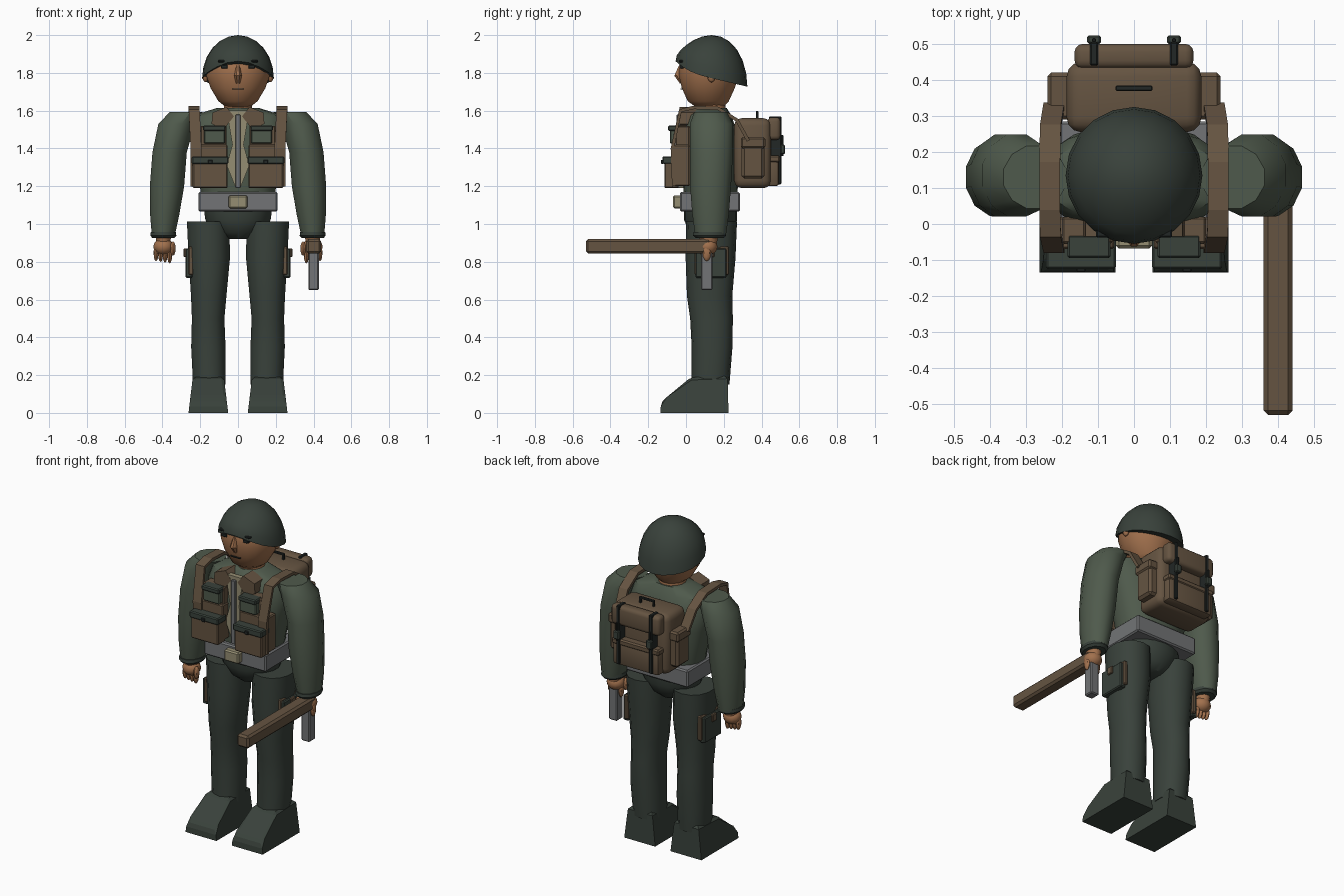
import bpy, bmesh, math
from mathutils import Vector

if "Cube" in bpy.data.objects:
    bpy.data.objects.remove(bpy.data.objects["Cube"])


def material(name, rgb):
    m = bpy.data.materials.new(name)
    m.use_nodes = True
    m.diffuse_color = (*rgb, 1)
    m.node_tree.nodes["Principled BSDF"].inputs["Base Color"].default_value = (*rgb, 1)
    return m


DARK = material("dark green", (.041, .054, .044))
JACKET = material("jacket green", (.078, .102, .072))
BROWN = material("canvas brown", (.130, .088, .053))
SKIN = material("skin", (.36, .165, .075))
GREY = material("grey", (.17, .175, .18))
BEIGE = material("beige", (.30, .27, .17))
BLACK = material("near black", (.016, .02, .019))


def finish(name, bm, mat, smooth=True):
    bmesh.ops.recalc_face_normals(bm, faces=bm.faces)
    me = bpy.data.meshes.new(name)
    bm.to_mesh(me)
    bm.free()
    me.materials.append(mat)
    if smooth:
        me.shade_smooth()
        me.set_sharp_from_angle(angle=math.radians(40))
    ob = bpy.data.objects.new(name, me)
    bpy.context.collection.objects.link(ob)
    return ob


def box(name, x, y, z, mat, bevel=.006, seg=1):
    """Box from (min, max) pairs, with bevelled edges."""
    bm = bmesh.new()
    bmesh.ops.create_cube(bm, size=1)
    for v in bm.verts:
        v.co = [(a + b) / 2 + c * (b - a) for (a, b), c in zip((x, y, z), v.co)]
    if bevel:
        bmesh.ops.bevel(bm, geom=bm.edges[:], offset=bevel, segments=seg,
                        profile=.5, affect='EDGES')
    return finish(name, bm, mat, seg > 1)


def span(s, a, b):
    return tuple(sorted((s * a, s * b)))


def loft(name, rings, mat, n=14, power=1.0):
    """Stacked rings (cx, cy, z, rx, ry); power under 1 squares the section."""
    bm = bmesh.new()
    loops = []
    for cx, cy, z, rx, ry in rings:
        row = []
        for i in range(n):
            a = 2 * math.pi * (i + .5) / n
            c, q = math.cos(a), math.sin(a)
            row.append(bm.verts.new((cx + rx * math.copysign(abs(c) ** power, c),
                                     cy + ry * math.copysign(abs(q) ** power, q), z)))
        loops.append(row)
    for lo, hi in zip(loops, loops[1:]):
        for i in range(n):
            bm.faces.new((lo[i], lo[(i + 1) % n], hi[(i + 1) % n], hi[i]))
    bm.faces.new(loops[0])
    bm.faces.new(loops[-1])
    return finish(name, bm, mat)


def ball(name, centre, radii, mat, u=12, v=8):
    bm = bmesh.new()
    bmesh.ops.create_uvsphere(bm, u_segments=u, v_segments=v, radius=1)
    for p in bm.verts:
        p.co = Vector(centre) + p.co * Vector(radii)
    return finish(name, bm, mat)


def ribbon(name, path, width, mat, thick=.018):
    """Flat strap following a path, its width along x."""
    bm = bmesh.new()
    rows = [[bm.verts.new((x + k * width / 2, y, z)) for k in (-1, 1)] for x, y, z in path]
    for a, b in zip(rows, rows[1:]):
        bm.faces.new((a[0], a[1], b[1], b[0]))
    ob = finish(name, bm, mat, False)
    mod = ob.modifiers.new("thickness", 'SOLIDIFY')
    mod.thickness, mod.offset = thick, 0


def plate(name, outline, y, depth, mat):
    """Flat shape in x and z, given depth along y."""
    bm = bmesh.new()
    f = bm.faces.new([bm.verts.new((x, y, z)) for x, z in outline])
    r = bmesh.ops.extrude_face_region(bm, geom=[f])
    for v in r["geom"]:
        if isinstance(v, bmesh.types.BMVert):
            v.co.y += depth
    return finish(name, bm, mat, False)


# Head, face and neck
loft("head", [(0, .125, 1.62, .065, .075), (0, .118, 1.65, .105, .11),
              (0, .118, 1.72, .147, .142), (0, .122, 1.79, .172, .162),
              (0, .125, 1.86, .172, .16), (0, .13, 1.93, .13, .12)], SKIN, 20)
loft("neck", [(0, .13, 1.55, .085, .085), (0, .13, 1.66, .072, .075)], SKIN)
loft("nose", [(0, -.022, 1.745, .012, .012), (0, -.036, 1.785, .022, .028),
              (0, -.026, 1.84, .01, .012)], SKIN, 8)
box("mouth", (-.032, .032), (-.029, -.018), (1.712, 1.718), BLACK, 0)
for s, side in ((1, "left"), (-1, "right")):
    box(side + "_eye", span(s, .055, .09), (-.034, -.01), (1.823, 1.843), BLACK, .003)
    box(side + "_eyebrow", span(s, .04, .105), (-.037, 0), (1.856, 1.867), BLACK, .003)
    ball(side + "_ear", (s * .172, .135, 1.785), (.016, .022, .035), SKIN)

# Helmet: half ball with a rim falling to the back and raised over the brow
bm = bmesh.new()
bmesh.ops.create_uvsphere(bm, u_segments=20, v_segments=12, radius=1)
bmesh.ops.delete(bm, geom=[v for v in bm.verts if v.co.z < -.01], context='VERTS')
bmesh.ops.holes_fill(bm, edges=[e for e in bm.edges if e.is_boundary])
for v in bm.verts:
    h = max(v.co.z, 0)
    rim = 1.772 - .045 * v.co.y + .045 * max(-v.co.y, 0) ** 3
    v.co = (v.co.x * .19, .135 + v.co.y * .19, rim + h * (2 - rim))
finish("helmet", bm, DARK)

# Jacket, shirt and fastening
loft("jacket", [(0, .13, 1.08, .185, .135), (0, .13, 1.2, .205, .145),
                (0, .128, 1.38, .245, .15), (0, .125, 1.5, .265, .14),
                (0, .125, 1.575, .24, .115), (0, .13, 1.615, .11, .085)], JACKET, 18, .85)
plate("shirt", [(-.012, 1.19), (.012, 1.19), (.06, 1.31), (.03, 1.42), (.06, 1.6),
                (-.06, 1.6), (-.03, 1.42), (-.06, 1.31)], -.034, .03, BEIGE)
box("zip", (-.013, .013), (-.05, 0), (1.19, 1.58), GREY, .003)
box("belt", (-.21, .21), (-.032, .285), (1.065, 1.17), GREY, .008)
box("buckle", (-.05, .05), (-.068, -.02), (1.083, 1.152), BEIGE, .008)
loft("hips", [(0, .13, .92, .06, .07), (0, .13, .955, .125, .11),
              (0, .13, 1.02, .175, .14), (0, .13, 1.09, .185, .14)], DARK, 18)

for s, side in ((1, "left"), (-1, "right")):
    # Arm, cuff and hand
    loft(side + "_sleeve", [(s * cx, cy, z, rx, ry) for cx, cy, z, rx, ry in (
        (.395, .13, .945, .064, .085), (.388, .13, 1.05, .08, .1),
        (.376, .13, 1.2, .094, .112), (.362, .135, 1.38, .094, .118),
        (.325, .135, 1.53, .1, .118), (.275, .13, 1.592, .09, .09))], JACKET, 12)
    loft(side + "_cuff", [(s * .395, .125, .925, .06, .075), (s * .395, .125, .938, .071, .09),
                          (s * .395, .125, .957, .069, .088)], DARK, 12)
    loft(side + "_wrist", [(s * .395, .12, .89, .036, .042), (s * .395, .12, .935, .042, .05)], SKIN)
    ball(side + "_palm", (s * .395, .115, .88), (.053, .052, .045), SKIN)
    for i in range(4):
        ball(f"{side}_finger_{i + 1}", (s * (.362 + i * .024), .11, .835 + .004 * i),
             (.013, .022, .044), SKIN, 8, 6)
    ball(side + "_thumb", (s * .345, .09, .87), (.015, .022, .038), SKIN, 8, 6)

    # Trouser leg and boot
    loft(side + "_leg", [(s * cx, cy, z, rx, ry) for cx, cy, z, rx, ry in (
        (.152, .13, .15, .088, .1), (.157, .138, .35, .093, .108),
        (.158, .135, .5, .088, .113), (.155, .125, .62, .096, .12),
        (.152, .13, .82, .112, .132), (.158, .135, 1.012, .115, .135))], DARK, 14, .9)
    bm = bmesh.new()
    outline = ((-.135, 0), (-.135, .05), (-.1, .085), (.025, .188), (.22, .195), (.225, 0))
    sides = [[bm.verts.new((s * (.157 + k * (.105 - .12 * z)), y, z)) for y, z in outline]
             for k in (-1, 1)]
    for f in sides:
        bm.faces.new(f)
    for i in range(len(outline)):
        j = (i + 1) % len(outline)
        bm.faces.new((sides[0][i], sides[0][j], sides[1][j], sides[1][i]))
    bmesh.ops.bevel(bm, geom=[e for e in bm.edges if min(v.co.z for v in e.verts) > .02],
                    offset=.014, segments=1, affect='EDGES')
    finish(side + "_boot", bm, DARK, False)

    # Thigh pouch
    box(side + "_thigh_pouch", span(s, .24, .278), (.05, .215), (.715, .87), DARK)
    box(side + "_thigh_pouch_back", span(s, .235, .262), (.045, .228), (.73, .88), BROWN)
    box(side + "_thigh_pouch_tab", span(s, .27, .288), (.11, .15), (.825, .87), BROWN, .004)

    # Chest webbing, pouches and collar
    ribbon(side + "_shoulder_strap", [(s * x, y, z) for x, y, z in (
        (.222, -.065, 1.2), (.222, -.072, 1.4), (.232, -.03, 1.6), (.234, .04, 1.617),
        (.234, .17, 1.612), (.232, .27, 1.55), (.222, .33, 1.44))], .058, BROWN)
    box(side + "_vest_panel", span(s, .055, .245), (-.07, .02), (1.2, 1.42), BROWN)
    box(side + "_lower_pouch", span(s, .055, .24), (-.115, -.04), (1.19, 1.325), BROWN)
    box(side + "_lower_flap", span(s, .05, .245), (-.125, -.04), (1.318, 1.358), DARK)
    box(side + "_lower_stud", span(s, .135, .16), (-.133, -.12), (1.318, 1.34), BLACK, .003)
    box(side + "_upper_backing", span(s, .06, .2), (-.055, .02), (1.4, 1.52), BROWN)
    box(side + "_upper_pouch", span(s, .068, .18), (-.085, -.03), (1.425, 1.505), JACKET)
    box(side + "_upper_flap", span(s, .065, .185), (-.095, -.03), (1.492, 1.522), DARK)
    plate(side + "_collar", [(s * x, z) for x, z in (
        (.06, 1.62), (.022, 1.57), (.075, 1.5), (.14, 1.53), (.135, 1.59))], -.035, .09, BROWN)

    # Pack side pocket, straps and buckles
    box(side + "_side_pocket", span(s, .16, .232), (.295, .415), (1.24, 1.455), BROWN, .014)
    box(side + "_side_flap", span(s, .16, .24), (.29, .42), (1.4, 1.46), BROWN, .01)
    box(side + "_pack_strap", span(s, .1, .122), (.44, .505), (1.21, 1.57), BLACK, .004)
    box(side + "_pack_buckle", span(s, .092, .13), (.5, .524), (1.37, 1.42), DARK, .005)
    box(side + "_pack_tie", span(s, .106, .116), (.505, .516), (1.36, 1.47), BLACK, .002)

# Backpack
box("pack_body", (-.187, .187), (.255, .45), (1.19, 1.56), BROWN, .04, 3)
box("pack_top_roll", (-.165, .165), (.432, .5), (1.445, 1.565), BROWN, .022, 3)
box("pack_lower_pocket", (-.155, .155), (.42, .492), (1.2, 1.35), BROWN, .015, 2)
box("pack_lower_flap", (-.16, .16), (.42, .497), (1.325, 1.362), BROWN, .008)
for x in (-.045, .045):
    box("pack_handle_post", (x - .006, x + .006), (.37, .384), (1.54, 1.592), BLACK, .002)
box("pack_handle", (-.051, .051), (.37, .384), (1.585, 1.597), BLACK, .002)

# Long gun held in the left hand
box("gun_barrel", (.36, .44), (-.53, .13), (.843, .92), BROWN, .012)
box("gun_grip", (.372, .428), (.08, .14), (.65, .85), GREY, .006)
